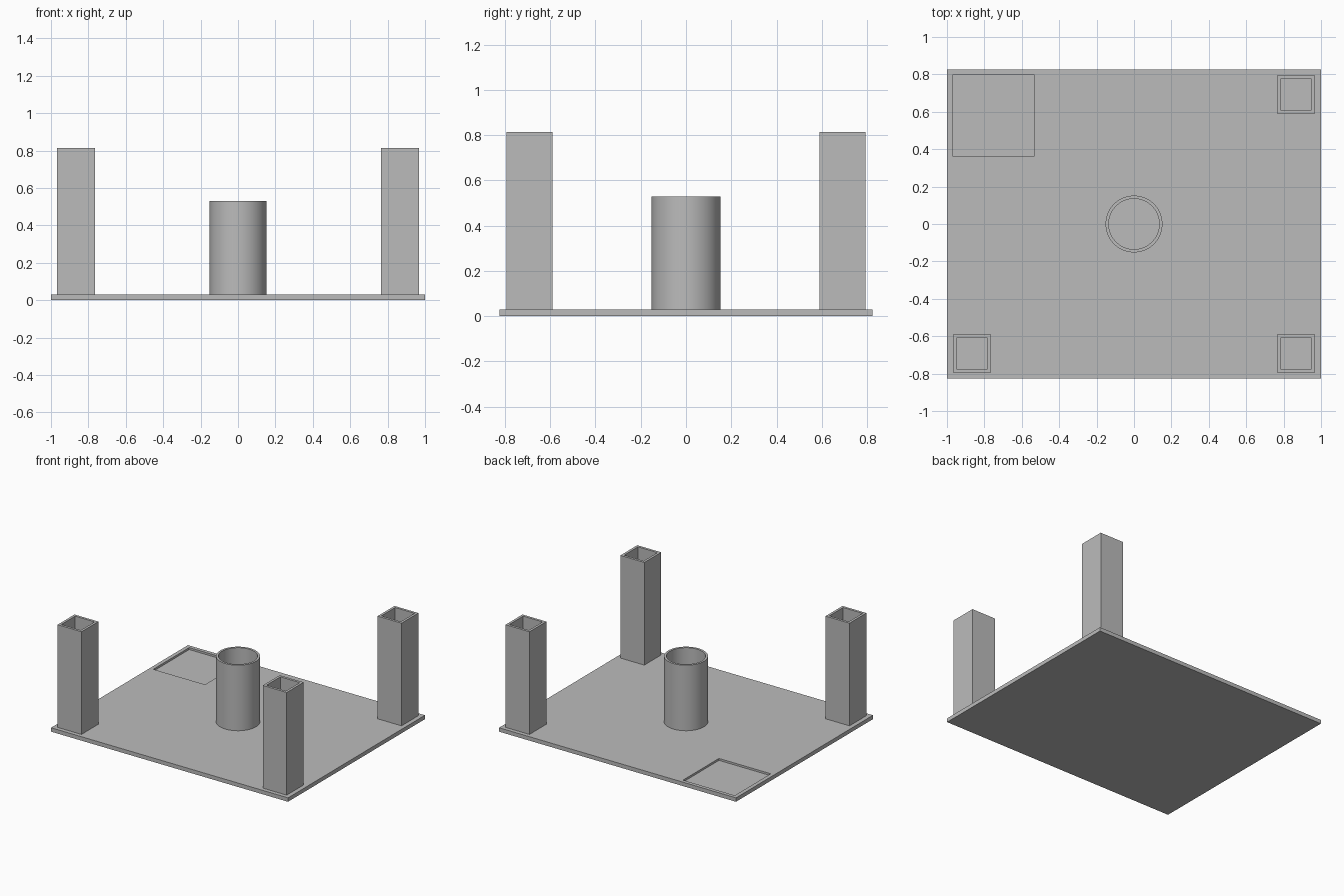
import bpy, bmesh
from math import cos, sin, pi

cube = bpy.data.objects.get("Cube")
if cube:
    bpy.data.objects.remove(cube, do_unlink=True)

grey = bpy.data.materials.new("plain_grey")
grey.use_nodes = True
grey.diffuse_color = (0.5, 0.5, 0.5, 1)
grey.node_tree.nodes["Principled BSDF"].inputs["Base Color"].default_value = (0.5, 0.5, 0.5, 1)

PLATE_TOP = 0.03
SINK = 0.01  # how far the tubes are set into the plate


def make_object(name, bm):
    bmesh.ops.recalc_face_normals(bm, faces=bm.faces[:])
    mesh = bpy.data.meshes.new(name)
    bm.to_mesh(mesh)
    bm.free()
    mesh.materials.append(grey)
    obj = bpy.data.objects.new(name, mesh)
    bpy.context.collection.objects.link(obj)
    return obj


def box(name, x0, x1, y0, y1, z0, z1):
    bm = bmesh.new()
    bmesh.ops.create_cube(bm, size=1)
    bmesh.ops.scale(bm, vec=(x1 - x0, y1 - y0, z1 - z0), verts=bm.verts)
    bmesh.ops.translate(bm, vec=((x0 + x1) / 2, (y0 + y1) / 2, (z0 + z1) / 2), verts=bm.verts)
    return make_object(name, bm)


def tube(name, outer, inner, x, y, top):
    """Hollow upright tube between two matching outlines."""
    bm = bmesh.new()
    bottom = PLATE_TOP - SINK
    rings = [[bm.verts.new((x + px, y + py, z)) for px, py in outline]
             for outline, z in ((outer, bottom), (outer, top), (inner, top), (inner, bottom))]
    n = len(outer)
    for a, b in zip(rings, rings[1:] + rings[:1]):
        for i in range(n):
            j = (i + 1) % n
            bm.faces.new((a[i], a[j], b[j], b[i]))
    return make_object(name, bm)


def rectangle(hx, hy):
    return [(-hx, -hy), (hx, -hy), (hx, hy), (-hx, hy)]


def circle(r, n=64):
    return [(r * cos(2 * pi * i / n), r * sin(2 * pi * i / n)) for i in range(n)]


# Base plate with a shallow square recess in the back right corner
plate = box("base_plate", -1, 1, -0.825, 0.825, 0, PLATE_TOP)
cutter = box("recess_cutter", -0.97, -0.533, 0.364, 0.797, 0.015, 0.1)
cutter.hide_render = True
cut = plate.modifiers.new("recess", 'BOOLEAN')
cut.operation = 'DIFFERENCE'
cut.solver = 'EXACT'
cut.object = cutter
bpy.context.view_layer.objects.active = plate
plate.select_set(True)
bpy.ops.object.modifier_apply(modifier=cut.name)
bpy.data.objects.remove(cutter, do_unlink=True)

# Hollow square posts on the other three corners
for name, sx, sy in (("front_right_post", -1, -1),
                     ("front_left_post", 1, -1),
                     ("back_left_post", 1, 1)):
    tube(name, rectangle(0.101, 0.102), rectangle(0.082, 0.083), sx * 0.866, sy * 0.692, 0.813)

# Round tube in the middle
bpy.ops.object.select_all(action='DESELECT')
center = tube("center_tube", circle(0.152), circle(0.135), 0, 0, 0.53)
center.select_set(True)
bpy.context.view_layer.objects.active = center
bpy.ops.object.shade_smooth_by_angle()
